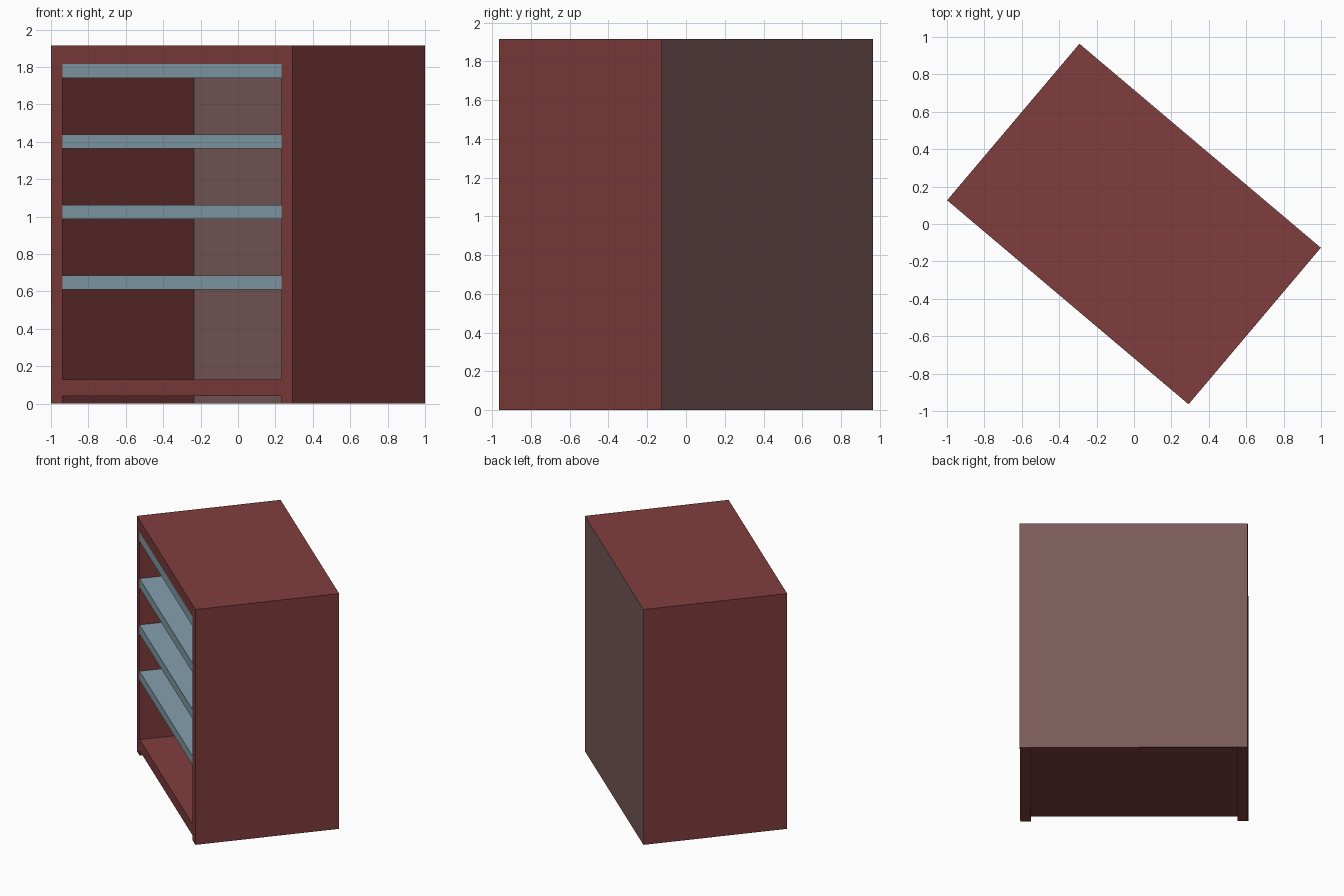
import bpy, math
from mathutils import Matrix

if "Cube" in bpy.data.objects:
    bpy.data.objects.remove(bpy.data.objects["Cube"])

W, D, H, T = 1.69, 1.096, 1.915, 0.078   # overall width, depth, height, side thickness
TURN = Matrix.Rotation(math.radians(-40.2), 4, 'Z')
BACK = 0.004                              # thin back sheet
SHELF, STEP, FIRST = 0.075, 0.377, 0.611  # shelf thickness, spacing, lowest shelf


def material(name, rgb):
    m = bpy.data.materials.new(name)
    m.diffuse_color = (*rgb, 1)
    m.use_nodes = True
    m.node_tree.nodes["Principled BSDF"].inputs["Base Color"].default_value = m.diffuse_color
    return m


wood = material("red_wood", (0.216, 0.047, 0.047))
sheet = material("back_sheet", (0.195, 0.10, 0.10))
blue = material("blue_shelf", (0.231, 0.352, 0.413))


def board(name, x, y, z, mat):
    """Box from (min, max) ranges in the cabinet's own axes, then turned."""
    bpy.ops.mesh.primitive_cube_add(size=1)
    ob = bpy.context.object
    ob.name = name
    ranges = (x, y, z)
    centre = [(a + b) / 2 for a, b in ranges]
    size = [b - a for a, b in ranges]
    ob.data.transform(Matrix.Translation(centre) @ Matrix.Diagonal((*size, 1)))
    ob.matrix_world = TURN
    ob.data.materials.append(mat)
    return ob


depth = (-D / 2, D / 2 - BACK)
inner = (-W / 2 + T, W / 2 - T)

# side panels run to the floor
board("left_side", (-W / 2, inner[0]), depth, (0, H), wood)
board("right_side", (inner[1], W / 2), depth, (0, H), wood)

# top and raised bottom boards
board("top_board", inner, depth, (FIRST + 3 * STEP + SHELF, H), wood)
board("bottom_board", inner, depth, (0.04, 0.13), wood)

# thin back sheet
board("back_panel", (-W / 2, W / 2), (D / 2 - BACK, D / 2), (0, H), sheet)

# blue shelves, the highest sits right under the top
for i in range(4):
    z = FIRST + i * STEP
    board(f"shelf_{i + 1}", inner, depth, (z, z + SHELF), blue)
